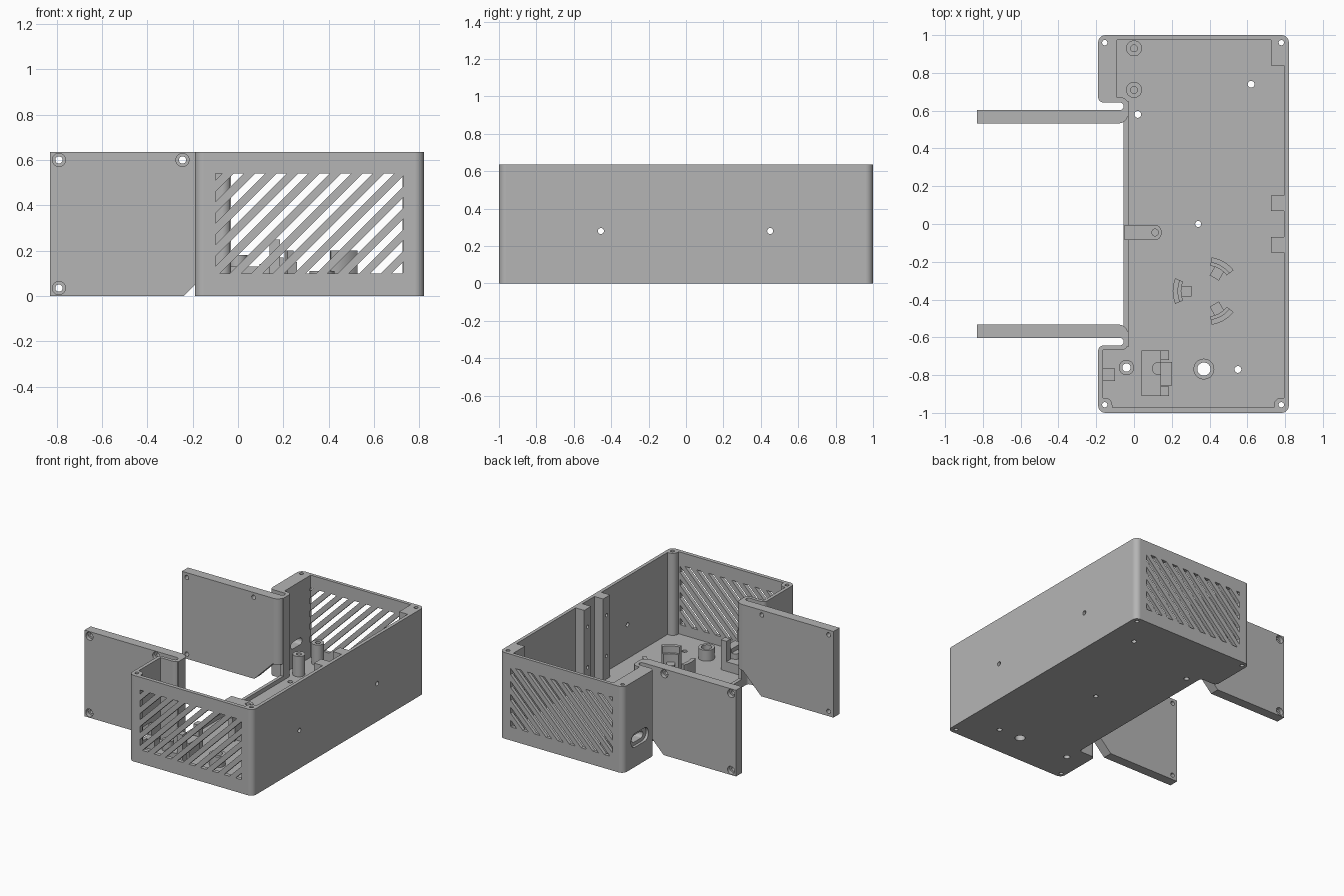
import bpy, bmesh, math
from mathutils import Matrix, Vector

cube = bpy.data.objects.get("Cube")
if cube:
    bpy.data.objects.remove(cube)

H, FLOOR, TOP = 0.635, 0.03, 0.7
XY = Matrix.Identity(4)
XZ = Matrix(((1, 0, 0, 0), (0, 0, 1, 0), (0, 1, 0, 0), (0, 0, 0, 1)))  # extrude along y
YZ = Matrix(((0, 0, 1, 0), (1, 0, 0, 0), (0, 1, 0, 0), (0, 0, 0, 1)))  # extrude along x

grey = bpy.data.materials.new("plain grey plastic")
grey.use_nodes = True
colour = (0.46, 0.46, 0.46, 1)
grey.diffuse_color = colour
grey.node_tree.nodes["Principled BSDF"].inputs["Base Color"].default_value = colour


def rounded(corners, seg=8):
    """Outline with right-angled corners; an optional third value is the fillet radius."""
    out = []
    for i, c in enumerate(corners):
        p = Vector(c[:2])
        r = c[2] if len(c) > 2 else 0
        if not r:
            out.append(p)
            continue
        d1 = (Vector(corners[i - 1][:2]) - p).normalized()
        d2 = (Vector(corners[(i + 1) % len(corners)][:2]) - p).normalized()
        centre = p + (d1 + d2) * r
        for k in range(seg + 1):
            a = math.pi / 2 * k / seg
            out.append(centre - d2 * r * math.cos(a) - d1 * r * math.sin(a))
    return out


def rect(x0, x1, y0, y1, r=0):
    return rounded([(x0, y0, r), (x1, y0, r), (x1, y1, r), (x0, y1, r)])


def circle(x, y, r, n=28):
    return [(x + r * math.cos(math.tau * k / n), y + r * math.sin(math.tau * k / n)) for k in range(n)]


def prism(bm, outline, lo, hi, mat=XY):
    face = bm.faces.new([bm.verts.new(mat @ Vector((p[0], p[1], lo))) for p in outline])
    ext = bmesh.ops.extrude_face_region(bm, geom=[face], use_keep_orig=True)
    verts = [g for g in ext["geom"] if isinstance(g, bmesh.types.BMVert)]
    bmesh.ops.translate(bm, verts=verts, vec=mat.to_3x3() @ Vector((0, 0, hi - lo)))


def solid(name, parts):
    """Mesh object from a list of prisms (outline, low, high[, plane])."""
    bm = bmesh.new()
    for part in parts:
        prism(bm, *part)
    bmesh.ops.recalc_face_normals(bm, faces=bm.faces[:])
    mesh = bpy.data.meshes.new(name)
    bm.to_mesh(mesh)
    bm.free()
    mesh.materials.append(grey)
    obj = bpy.data.objects.new(name, mesh)
    bpy.context.collection.objects.link(obj)
    return obj


def cut(obj, parts):
    cutter = solid("cutter", parts)
    mod = obj.modifiers.new("cut", "BOOLEAN")
    mod.operation, mod.solver, mod.object = "DIFFERENCE", "EXACT", cutter
    bpy.context.view_layer.update()
    mesh = bpy.data.meshes.new_from_object(obj.evaluated_get(bpy.context.evaluated_depsgraph_get()))
    obj.modifiers.clear()
    obj.data = mesh
    bpy.data.objects.remove(cutter)


def grille_slots():
    """Diagonal slots clipped to the grille rectangle."""
    slots = []
    for k in range(14):
        c = 0.58 - 0.095 * k
        bm = bmesh.new()
        bm.faces.new([bm.verts.new((x, z, 0)) for x, z in rect(-0.1, 0.73, 0.1, 0.54)])
        for offset, inner in ((c, True), (c + 0.045, False)):
            bmesh.ops.bisect_plane(bm, geom=bm.verts[:] + bm.edges[:] + bm.faces[:],
                                   plane_co=(offset, 0, 0), plane_no=(1, -1, 0),
                                   clear_inner=inner, clear_outer=not inner)
        slots += [[v.co.xy.copy() for v in f.verts] for f in bm.faces]
        bm.free()
    return slots


# Case: C-shaped body hollowed out, leaving corner bosses and wall ribs
case = solid("case", [(rounded([
    (-0.19, -1, 0.04), (0.82, -1, 0.04), (0.82, 1, 0.04), (-0.19, 1, 0.04),
    (-0.19, 0.643, 0.03), (-0.055, 0.643, 0.02), (-0.055, -0.643, 0.02), (-0.19, -0.643, 0.03)]), 0, H)])
ribs = []
for y in (-0.11, 0.11):
    ribs += [(0.795, y - 0.04), (0.725, y - 0.04), (0.725, y + 0.04), (0.795, y + 0.04)]
cavity = rounded([
    (-0.165, -0.92), (-0.115, -0.92, 0.04), (-0.115, -0.972),
    (0.74, -0.972), (0.74, -0.92, 0.04), (0.795, -0.92)] + ribs + [
    (0.795, 0.84), (0.725, 0.84), (0.725, 0.975), (-0.09, 0.975),
    (-0.09, 0.67), (-0.03, 0.67, 0.04), (-0.03, -0.668, 0.04), (-0.165, -0.668)])
cut(case, [(cavity, FLOOR, TOP)])

# Open side between the arms, leaving a low lip
cut(case, [(rect(-0.25, -0.029, -0.57, 0.57), 0.06, TOP)])

# Front and back grilles
slots = grille_slots()
cut(case, [(s, lo, hi, XZ) for s in slots for lo, hi in ((-1.05, -0.965), (0.965, 1.05))])

# Corner screw holes, floor holes and boss bores
holes = [(x, y, 0.014) for x in (-0.155, 0.78) for y in (-0.957, 0.96)]
holes += [(0.62, 0.74, 0.018), (0.02, 0.58, 0.018), (0.34, 0, 0.016), (0.55, -0.77, 0.018),
          (-0.04, -0.76, 0.022), (0.37, -0.768, 0.035)]
cut(case, [(circle(*h), -0.1, TOP) for h in holes])

# Side wall holes, rib holes and port openings
cut(case, [(circle(y, 0.28, 0.016), 0.78, 0.9, YZ) for y in (-0.455, 0.45)]
    + [(circle(y, z, 0.012, 16), 0.7, 0.76, YZ) for y in (-0.11, 0.11) for z in (0.2, 0.5)]
    + [(rect(0.745, 0.875, 0.17, 0.22, 0.024), -0.25, -0.05, YZ),
       (rect(-0.87, -0.77, 0.1, 0.2), -0.25, -0.15, YZ)])
cut(case, [(rect(0.71, 0.91, 0.145, 0.245, 0.045), -0.25, -0.17, YZ)])

# Mounting arms with hinged bend, one on each side of the opening
objects = [case]
for name, s in (("front_arm", -1), ("back_arm", 1)):
    plate = solid(name, [([(-0.83, 0), (-0.24, 0), (-0.09, 0.15), (-0.09, H), (-0.83, H)],
                          s * 0.532, s * 0.603, XZ)])
    screws = [(-0.79, 0.6), (-0.245, 0.6), (-0.79, 0.035)]
    cut(plate, [(circle(x, z, 0.016), s * 0.5, s * 0.65, XZ) for x, z in screws])
    cut(plate, [(circle(x, z, 0.029), s * 0.575, s * 0.65, XZ) for x, z in screws])
    bend = rounded([(-0.09, 0.532), (-0.03, 0.532, 0.055), (-0.03, 0.65), (-0.055, 0.65),
                    (-0.055, 0.603, 0.02), (-0.09, 0.603)])
    objects += [plate, solid(name + "_bend", [([(x, s * y) for x, y in bend], 0.15, H)])]


# Round posts and bosses on the floor
def boss(name, x, y, r, bore, height, bottom=FLOOR):
    obj = solid(name, [(circle(x, y, r), bottom, height)])
    cut(obj, [(circle(x, y, bore), bottom - 0.1, TOP)])
    objects.append(obj)


boss("back_post", 0, 0.93, 0.042, 0.018, 0.18)
boss("middle_post", 0, 0.71, 0.042, 0.018, 0.18)
boss("small_boss", -0.04, -0.76, 0.04, 0.022, 0.1)
boss("large_boss", 0.37, -0.768, 0.055, 0.035, 0.11)

# Screw tab beside the lip
tab = solid("screw_tab", [(rounded([(-0.05, -0.085), (0.145, -0.085, 0.035),
                                    (0.145, -0.005, 0.035), (-0.05, -0.005)]), FLOOR, 0.13)])
cut(tab, [(circle(0.112, -0.045, 0.018), 0.05, TOP)])
objects.append(tab)

# Three curved clips in a ring
def arc_band(cx, cy, r0, r1, mid, half=math.radians(22), n=8):
    angles = [mid - half + 2 * half * k / n for k in range(n + 1)]
    return ([(cx + r1 * math.cos(a), cy + r1 * math.sin(a)) for a in angles]
            + [(cx + r0 * math.cos(a), cy + r0 * math.sin(a)) for a in reversed(angles)])


for i in range(3):
    a = math.pi + math.tau * i / 3
    u, v = Vector((math.cos(a), math.sin(a))), Vector((-math.sin(a), math.cos(a)))
    mid = Vector((0.385, -0.355))
    block = [mid + u * r + v * w for r, w in ((0.08, -0.028), (0.14, -0.028), (0.14, 0.028), (0.08, 0.028))]
    objects.append(solid("ring_clip", [
        (arc_band(*mid, 0.152, 0.18, a), FLOOR, 0.2),
        (arc_band(*mid, 0.135, 0.152, a), FLOOR, 0.15),
        (block, FLOOR, 0.09)]))

# Switch bracket: base, two uprights and a centre stop
objects.append(solid("bracket", [
    (rect(0.04, 0.14, -0.91, -0.67), FLOOR, 0.1),
    (rect(0.14, 0.185, -0.91, -0.86), FLOOR, 0.25),
    (rect(0.14, 0.185, -0.72, -0.67), FLOOR, 0.25),
    (rect(0.14, 0.2, -0.855, -0.73), FLOOR, 0.17),
    (circle(0.13, -0.765, 0.035), FLOOR, 0.14)]))

# Small support behind the front port
objects.append(solid("port_support", [(rect(-0.168, -0.1, -0.83, -0.765), FLOOR, 0.1)]))

# Smooth the rounded corners and keep the flat faces flat
for obj in objects:
    bpy.ops.object.select_all(action="DESELECT")
    obj.select_set(True)
    bpy.context.view_layer.objects.active = obj
    bpy.ops.object.shade_smooth_by_angle(angle=math.radians(30))
    obj.modifiers.new("flat faces", "WEIGHTED_NORMAL").keep_sharp = True
